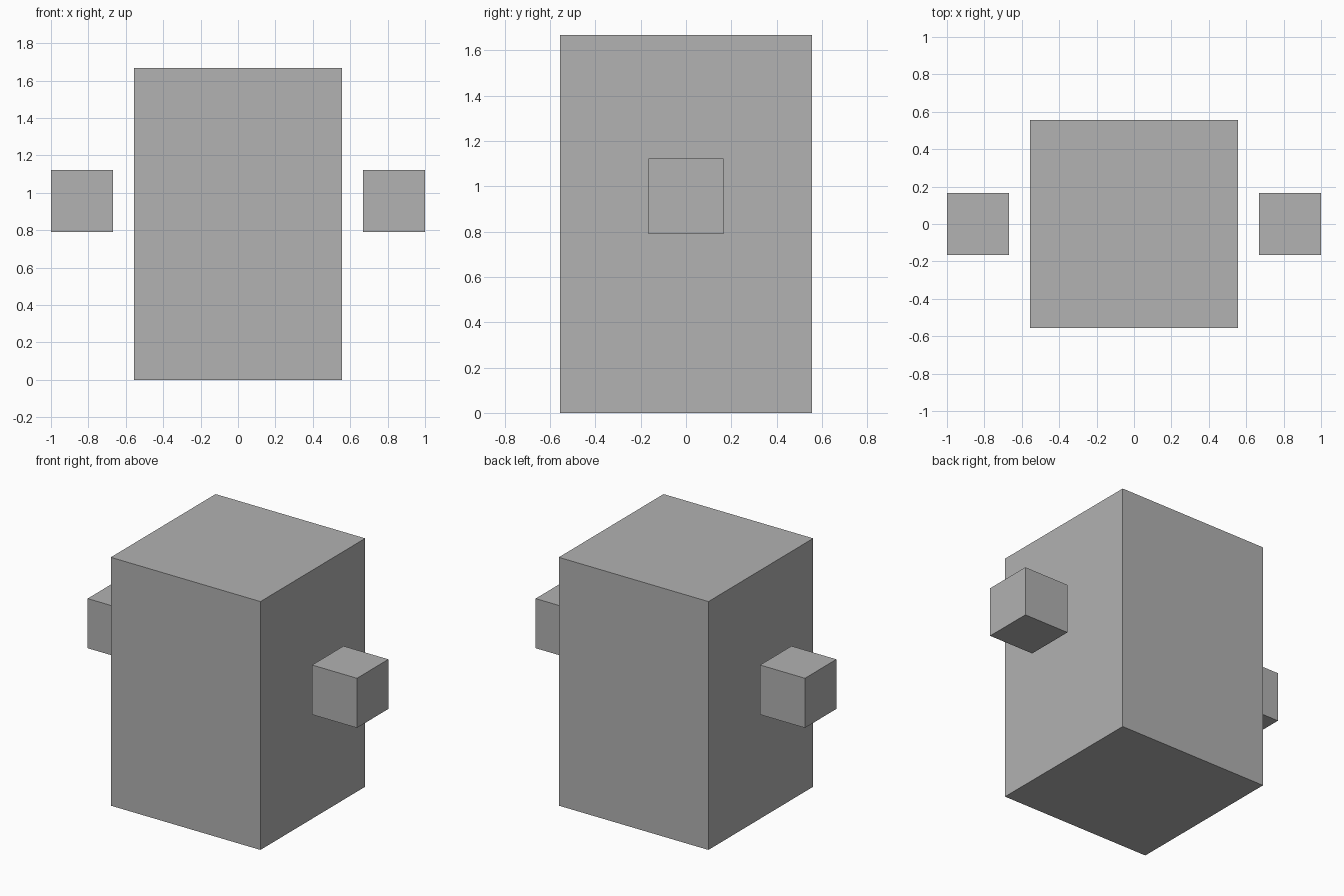
import bpy

# Remove the default cube
default = bpy.data.objects.get("Cube")
if default:
    bpy.data.objects.remove(default, do_unlink=True)

# Single plain grey material
COLOUR = (0.445, 0.445, 0.445, 1)
grey = bpy.data.materials.new("plain_grey")
grey.use_nodes = True
grey.diffuse_color = COLOUR
grey.node_tree.nodes["Principled BSDF"].inputs["Base Color"].default_value = COLOUR


def box(name, size, centre):
    """Add a flat-shaded box of the given dimensions."""
    bpy.ops.mesh.primitive_cube_add(size=1, location=centre)
    obj = bpy.context.object
    obj.name = name
    obj.scale = size
    bpy.ops.object.transform_apply(location=False, rotation=False, scale=True)
    obj.data.materials.append(grey)
    return obj


# Tall central block
WIDTH, HEIGHT = 1.111, 1.667
box("body", (WIDTH, WIDTH, HEIGHT), (0, 0, HEIGHT / 2))

# Floating cube on each side
SIDE = 0.333
for name, sign in (("left_hand", 1), ("right_hand", -1)):
    box(name, (SIDE, SIDE, SIDE), (sign * (1 - SIDE / 2), 0, 0.956))
